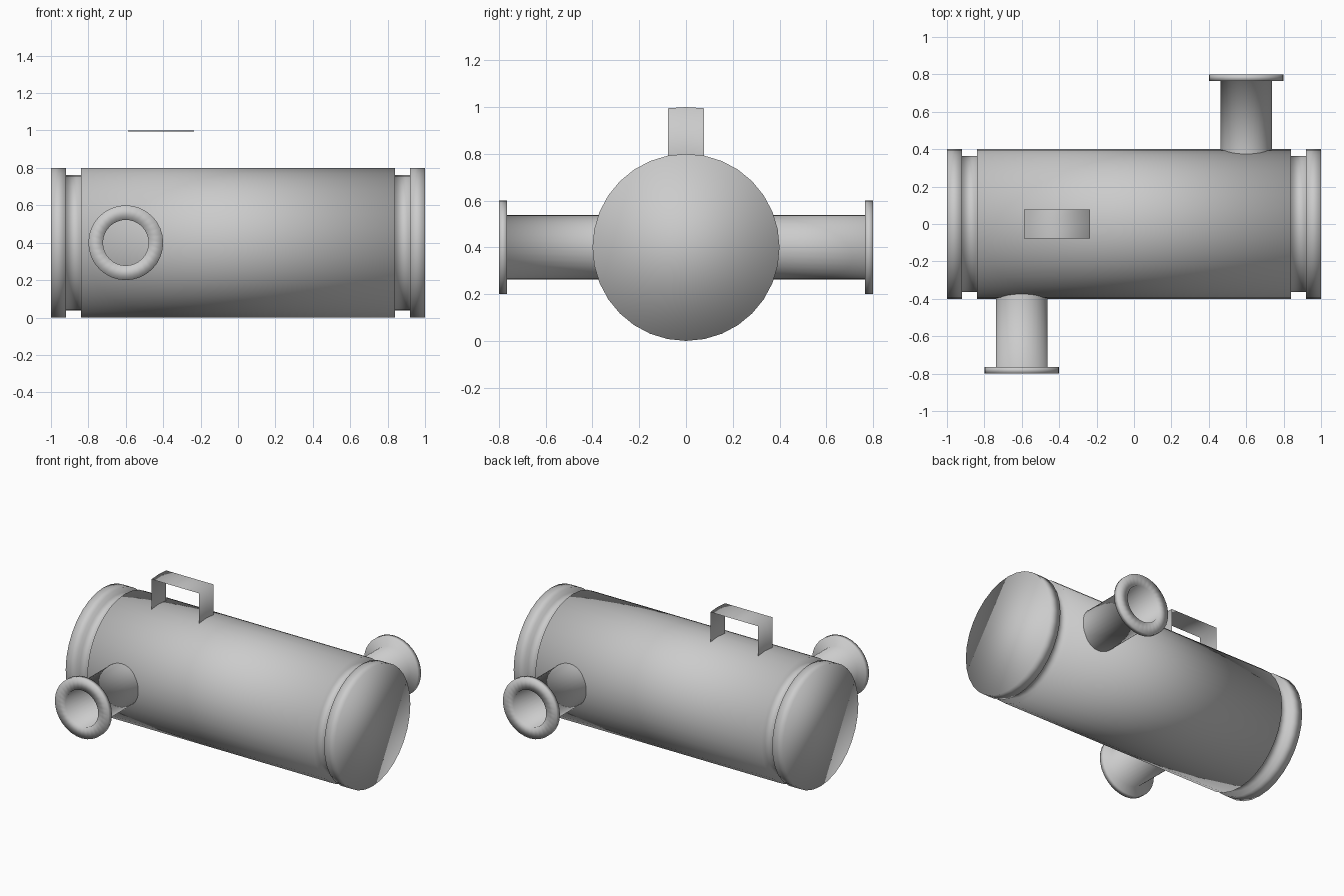
import bpy, bmesh, math
from mathutils import Matrix

if "Cube" in bpy.data.objects:
    bpy.data.objects.remove(bpy.data.objects["Cube"])

R, CZ, SEG = 0.4, 0.4, 32


def finish(name, bm):
    bmesh.ops.recalc_face_normals(bm, faces=bm.faces[:])
    mesh = bpy.data.meshes.new(name)
    bm.to_mesh(mesh)
    bm.free()
    for p in mesh.polygons:
        p.use_smooth = True
    obj = bpy.data.objects.new(name, mesh)
    bpy.context.collection.objects.link(obj)
    return obj


def lathe(name, profile, matrix, capped=False):
    """Revolve (radius, height) points about local z, then place with matrix."""
    bm = bmesh.new()
    rings = []
    for r, h in profile:
        rings.append([bm.verts.new((r * math.cos(2 * math.pi * i / SEG),
                                    r * math.sin(2 * math.pi * i / SEG), h))
                      for i in range(SEG)])
    for a, b in zip(rings, rings[1:]):
        for i in range(SEG):
            j = (i + 1) % SEG
            bm.faces.new((a[i], a[j], b[j], b[i]))
    if capped:
        bm.faces.new(rings[0])
        bm.faces.new(rings[-1])
    bm.transform(matrix)
    return finish(name, bm)


# Tank: body with a groove and an end rim on each side
half = [(R, 0.84), (0.363, 0.84), (0.363, 0.92), (R, 0.92), (R, 1.0)]
profile = [(r, -h) for r, h in reversed(half)] + half
lathe("tank", profile,
      Matrix.Translation((0, 0, CZ)) @ Matrix.Rotation(math.pi / 2, 4, 'Y'), True)

# Flanged pipes, one at the front and one at the back
pipe = [(0.138, 0.35), (0.138, 0.765), (0.2, 0.765), (0.2, 0.8),
        (0.122, 0.8), (0.122, 0.35)]
for name, x, angle in (("front_pipe", -0.6, math.pi / 2),
                       ("back_pipe", 0.6, -math.pi / 2)):
    lathe(name, pipe,
          Matrix.Translation((x, 0, CZ)) @ Matrix.Rotation(angle, 4, 'X'))

# Handle: thin strap bent over the tank, following its curve across y
bm = bmesh.new()
w = R * math.sin(2 * math.pi / SEG)
rows = []
for x, radius in ((-0.588, R), (-0.588, 0.6), (-0.235, 0.6), (-0.235, R)):
    rows.append([bm.verts.new((x, y, CZ + math.sqrt(radius ** 2 - y ** 2)))
                 for y in (-w, 0, w)])
for a, b in zip(rows, rows[1:]):
    for i in range(2):
        bm.faces.new((a[i], a[i + 1], b[i + 1], b[i]))
finish("handle", bm)
